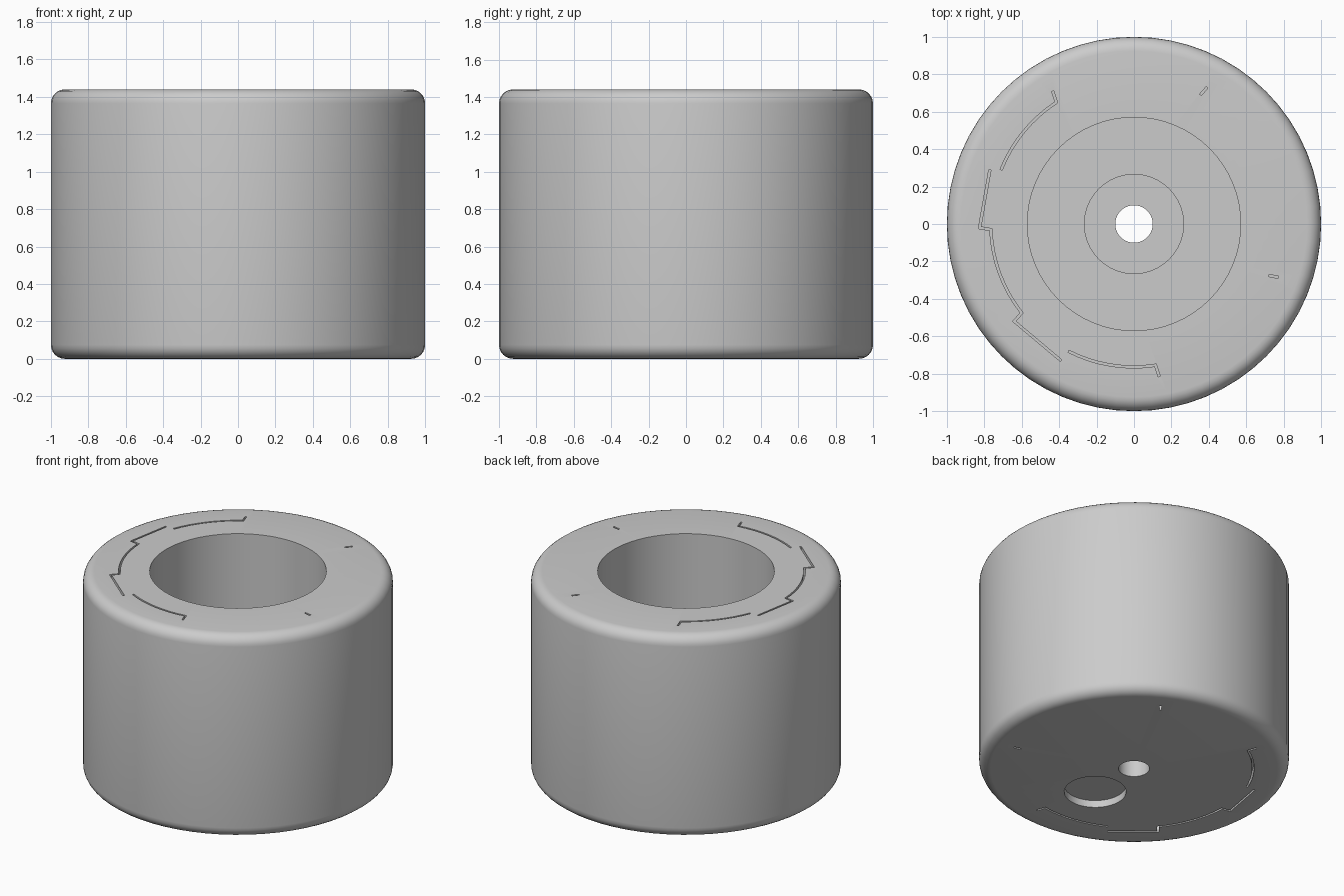
import bpy, bmesh
from math import sin, cos, pi, radians, atan2, hypot
from mathutils import Vector

if "Cube" in bpy.data.objects:
    bpy.data.objects.remove(bpy.data.objects["Cube"])

H, R, FILLET = 1.44, 1.0, 0.075

grey = bpy.data.materials.new("plain grey")
grey.use_nodes = True
grey.diffuse_color = (0.6, 0.6, 0.6, 1)
grey.node_tree.nodes["Principled BSDF"].inputs["Base Color"].default_value = (0.6, 0.6, 0.6, 1)


def finish(name, bm):
    bmesh.ops.recalc_face_normals(bm, faces=bm.faces)
    mesh = bpy.data.meshes.new(name)
    bm.to_mesh(mesh)
    bm.free()
    mesh.materials.append(grey)
    obj = bpy.data.objects.new(name, mesh)
    bpy.context.collection.objects.link(obj)
    return obj


def corner(cz, start):
    """Quarter-round rim profile."""
    c = R - FILLET
    return [(c + FILLET * cos(start + i * pi / 12), cz + FILLET * sin(start + i * pi / 12))
            for i in range(7)]


# Body: rounded drum with a wide bore, a counterbore and a small through hole
profile = [(0.1, 0)] + corner(FILLET, -pi / 2) + corner(H - FILLET, 0)
profile += [(0.57, H), (0.57, 0.36), (0.265, 0.36), (0.265, 0.18), (0.1, 0.18)]
SIDES = 64
bm = bmesh.new()
rings = [[bm.verts.new((r * cos(2 * pi * k / SIDES), r * sin(2 * pi * k / SIDES), z))
          for k in range(SIDES)] for r, z in profile]
for i, ring in enumerate(rings):
    nxt = rings[(i + 1) % len(rings)]
    for k in range(SIDES):
        j = (k + 1) % SIDES
        bm.faces.new((ring[k], ring[j], nxt[j], nxt[k]))
body = finish("drum_body", bm)


def arc(a, b, steps=8):
    """Arc about the centre axis from point a to point b."""
    a0, a1 = atan2(a[1], a[0]), atan2(b[1], b[0])
    if a1 < a0:
        a1 += 2 * pi
    r0, r1 = hypot(*a), hypot(*b)
    out = []
    for i in range(steps + 1):
        t = i / steps
        r, ang = r0 + (r1 - r0) * t, a0 + (a1 - a0) * t
        out.append((r * cos(ang), r * sin(ang)))
    return out


def ribbon(bm, path, z0, z1, width=0.012):
    """Thin mitred strip standing along a path."""
    pts = [Vector(p) for p in path]
    sections = []
    for i, p in enumerate(pts):
        d0 = (p - pts[i - 1]).normalized() if i else (pts[1] - p).normalized()
        d1 = (pts[i + 1] - p).normalized() if i < len(pts) - 1 else d0
        n0, n1 = Vector((-d0.y, d0.x)), Vector((-d1.y, d1.x))
        n = (n0 + n1).normalized()
        off = n * (width / 2 / max(n.dot(n0), 0.4))
        sections.append([bm.verts.new((q.x, q.y, z)) for q, z in
                         ((p + off, z0), (p - off, z0), (p - off, z1), (p + off, z1))])
    for s, t in zip(sections, sections[1:]):
        for k in range(4):
            bm.faces.new((s[k], s[(k + 1) % 4], t[(k + 1) % 4], t[k]))
    bm.faces.new(sections[0])
    bm.faces.new(sections[-1])


# Hairline slits, repeated on the top and bottom faces
paths = [
    [(-0.435, 0.71)] + arc((-0.415, 0.65), (-0.71, 0.29)),
    [(-0.77, 0.29), (-0.825, -0.02)] + arc((-0.765, -0.03), (-0.6, -0.475))
    + [(-0.64, -0.52), (-0.39, -0.73)],
    arc((-0.35, -0.68), (0.115, -0.755)) + [(0.135, -0.815)],
    [(0.355, 0.69), (0.39, 0.73)],
    [(0.72, -0.275), (0.77, -0.285)],
]
bm = bmesh.new()
for path in paths:
    ribbon(bm, path, -0.05, 0.06)
    ribbon(bm, path, H - 0.06, H + 0.05)
slits = finish("slit_cutter", bm)

# Shallow round recess in the underside
bm = bmesh.new()
bmesh.ops.create_cone(bm, cap_ends=True, segments=40, radius1=0.2, radius2=0.2, depth=0.1)
bmesh.ops.translate(bm, verts=bm.verts, vec=(0, -0.39, 0))
recess = finish("recess_cutter", bm)

for cutter in (slits, recess):
    cutter.hide_render = True
    cutter.hide_set(True)
    mod = body.modifiers.new(cutter.name, 'BOOLEAN')
    mod.operation = 'DIFFERENCE'
    mod.solver = 'EXACT'
    mod.object = cutter

# Apply the cuts, then shade smooth with sharp edges kept
bpy.ops.object.select_all(action='DESELECT')
body.select_set(True)
bpy.context.view_layer.objects.active = body
for mod in list(body.modifiers):
    bpy.ops.object.modifier_apply(modifier=mod.name)
for cutter in (slits, recess):
    bpy.data.objects.remove(cutter)
bpy.ops.object.shade_smooth_by_angle(angle=radians(30))
